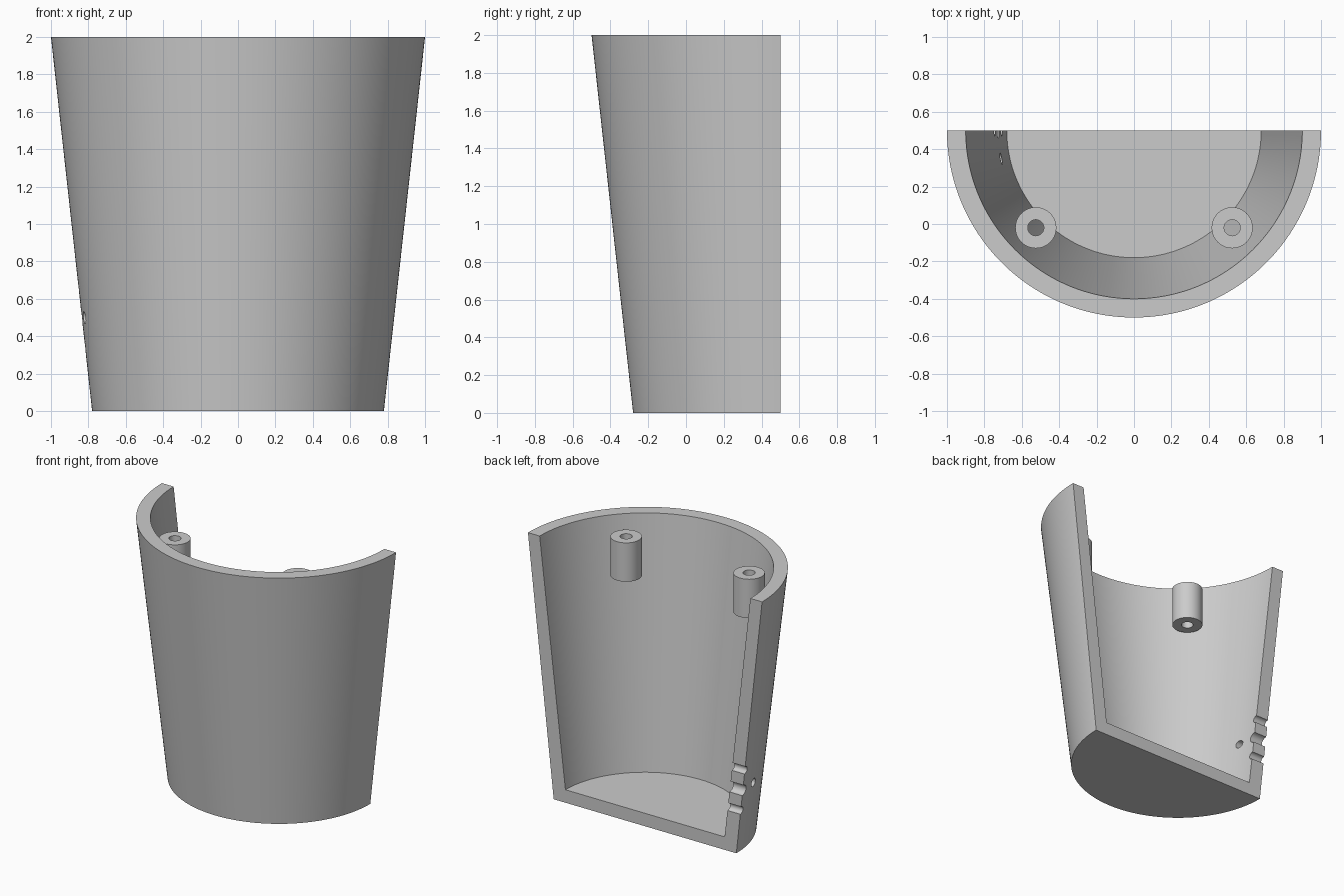
import bpy, bmesh, math
from mathutils import Matrix, Vector

cube = bpy.data.objects.get("Cube")
if cube:
    bpy.data.objects.remove(cube)

grey = bpy.data.materials.new("plain_grey")
grey.use_nodes = True
colour = (0.6, 0.6, 0.6, 1)
grey.diffuse_color = colour
grey.node_tree.nodes["Principled BSDF"].inputs["Base Color"].default_value = colour

BACK = 0.5  # plane of the open side, also the cup axis


def finish(name, bm):
    bmesh.ops.recalc_face_normals(bm, faces=bm.faces)
    mesh = bpy.data.meshes.new(name)
    bm.to_mesh(mesh)
    bm.free()
    mesh.materials.append(grey)
    obj = bpy.data.objects.new(name, mesh)
    bpy.context.collection.objects.link(obj)
    return obj


def smooth(obj):
    bpy.ops.object.select_all(action="DESELECT")
    obj.select_set(True)
    bpy.context.view_layer.objects.active = obj
    bpy.ops.object.shade_smooth_by_angle(angle=math.radians(30))


def revolve(name, profile, centre, angle, steps):
    """Sweep a closed (radius, height) profile around a vertical axis."""
    bm = bmesh.new()
    face = bm.faces.new([bm.verts.new((centre[0] + r, centre[1], z)) for r, z in profile])
    full = angle > 6
    bmesh.ops.spin(bm, geom=[face] + face.edges[:] + face.verts[:],
                   cent=(*centre, 0), axis=(0, 0, 1), angle=angle, steps=steps)
    if full:
        caps = [f for f in bm.faces if len(f.verts) == len(profile)
                and all(abs(v.co.y - centre[1]) < 1e-5 for v in f.verts)]
        bmesh.ops.delete(bm, geom=caps, context="FACES_ONLY")
    bmesh.ops.remove_doubles(bm, verts=bm.verts, dist=1e-4)
    # join the two end caps where they meet on the axis
    inner = [e for e in bm.edges if len(e.link_faces) == 2
             and all(abs(v.co.x - centre[0]) < 1e-4 and abs(v.co.y - centre[1]) < 1e-4
                     for v in e.verts)]
    if inner:
        bmesh.ops.dissolve_edges(bm, edges=inner, use_verts=False)
    return finish(name, bm)


# Tapered half cup with a solid floor
cup = revolve("half_cup", [(0, 0), (0.78, 0), (1, 2), (0.9, 2), (0.68, 0.1), (0, 0.1)],
              (0, BACK), -math.pi, 96)

# Cable grooves in the edge and one round hole through the wall
for name, y, z, radius in (("upper_groove", BACK, 0.66, 0.03),
                           ("middle_groove", BACK, 0.5, 0.042),
                           ("lower_groove", BACK, 0.34, 0.03),
                           ("side_hole", 0.35, 0.5, 0.032)):
    bm = bmesh.new()
    bmesh.ops.create_cone(bm, cap_ends=True, segments=24, radius1=radius,
                          radius2=radius, depth=0.5,
                          matrix=Matrix.Translation(Vector((-0.78, y, z)))
                          @ Matrix.Rotation(math.pi / 2, 4, "Y"))
    cutter = finish(name, bm)
    cutter.hide_render = True
    bpy.context.view_layer.objects.active = cup
    cut = cup.modifiers.new(name, "BOOLEAN")
    cut.operation = "DIFFERENCE"
    cut.solver = "EXACT"
    cut.object = cutter
    bpy.ops.object.modifier_apply(modifier=name)
    bpy.data.objects.remove(cutter)
smooth(cup)

# Hollow screw posts near the rim
for side, x in (("left", 0.525), ("right", -0.525)):
    post = revolve(side + "_screw_post",
                   [(0.043, 1.6), (0.11, 1.6), (0.11, 1.9), (0.043, 1.9)],
                   (x, -0.02), math.tau, 40)
    smooth(post)
